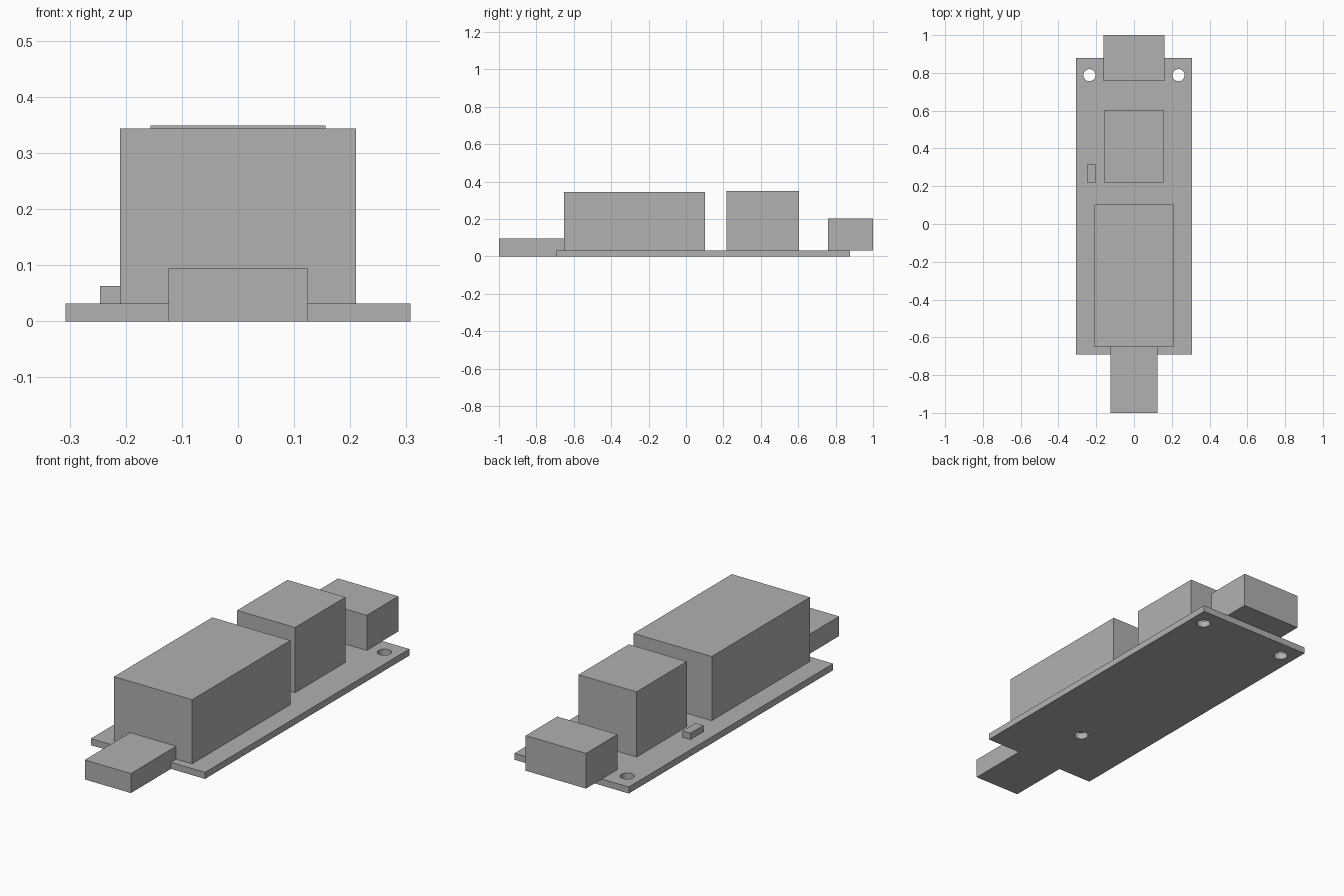
import bpy
import bmesh

if "Cube" in bpy.data.objects:
    bpy.data.objects.remove(bpy.data.objects["Cube"], do_unlink=True)

grey = bpy.data.materials.new("plain_grey")
grey.use_nodes = True
colour = (0.44, 0.44, 0.44, 1)
grey.diffuse_color = colour
grey.node_tree.nodes["Principled BSDF"].inputs["Base Color"].default_value = colour

BOARD_FRONT, BOARD_BACK = -0.692, 0.878
BOARD_TOP = 0.032


def prism(name, profile, x0, x1):
    """Extrude a (y, z) side profile from x0 to x1."""
    bm = bmesh.new()
    face = bm.faces.new([bm.verts.new((x0, y, z)) for y, z in profile])
    moved = bmesh.ops.extrude_face_region(bm, geom=[face])["geom"]
    bmesh.ops.translate(bm, vec=(x1 - x0, 0, 0),
                        verts=[v for v in moved if isinstance(v, bmesh.types.BMVert)])
    bmesh.ops.recalc_face_normals(bm, faces=bm.faces)
    mesh = bpy.data.meshes.new(name)
    bm.to_mesh(mesh)
    bm.free()
    mesh.materials.append(grey)
    obj = bpy.data.objects.new(name, mesh)
    bpy.context.collection.objects.link(obj)
    return obj


def block(name, x0, x1, y0, y1, top, bottom=BOARD_TOP):
    return prism(name, [(y0, bottom), (y1, bottom), (y1, top), (y0, top)], x0, x1)


# Circuit board with three drilled mounting holes
board = block("board", -0.307, 0.307, BOARD_FRONT, BOARD_BACK, BOARD_TOP, 0)
for i, (x, y) in enumerate([(-0.236, 0.788), (0.236, 0.788), (0, -0.385)]):
    bpy.ops.mesh.primitive_cylinder_add(vertices=32, radius=0.032, depth=0.2, location=(x, y, 0))
    drill = bpy.context.object
    drill.name = f"hole_cutter_{i + 1}"
    drill.data.materials.append(grey)
    drill.hide_render = True
    drill.hide_set(True)
    drill.display_type = 'WIRE'
    cut = board.modifiers.new("mounting_hole", 'BOOLEAN')
    cut.operation = 'DIFFERENCE'
    cut.solver = 'EXACT'
    cut.object = drill

# Apply the holes and discard the cutters
bpy.context.view_layer.update()
drilled = bpy.data.meshes.new_from_object(
    board.evaluated_get(bpy.context.evaluated_depsgraph_get()))
cutters = [m.object for m in board.modifiers]
board.modifiers.clear()
board.data = drilled
for drill in cutters:
    bpy.data.objects.remove(drill, do_unlink=True)

# Tall housings and small component on the board
block("large_housing", -0.21, 0.21, -0.652, 0.102, 0.344)
block("small_housing", -0.156, 0.156, 0.216, 0.603, 0.349)
block("small_component", -0.246, -0.204, 0.217, 0.317, 0.063)

# Rear socket overhanging the board edge
block("rear_socket", -0.162, 0.162, 0.758, 1.0, 0.203)

# Front plug, stepped over the board edge
prism("front_plug", [(-1, 0), (BOARD_FRONT, 0), (BOARD_FRONT, BOARD_TOP),
                     (-0.652, BOARD_TOP), (-0.652, 0.095), (-1, 0.095)], -0.124, 0.124)
